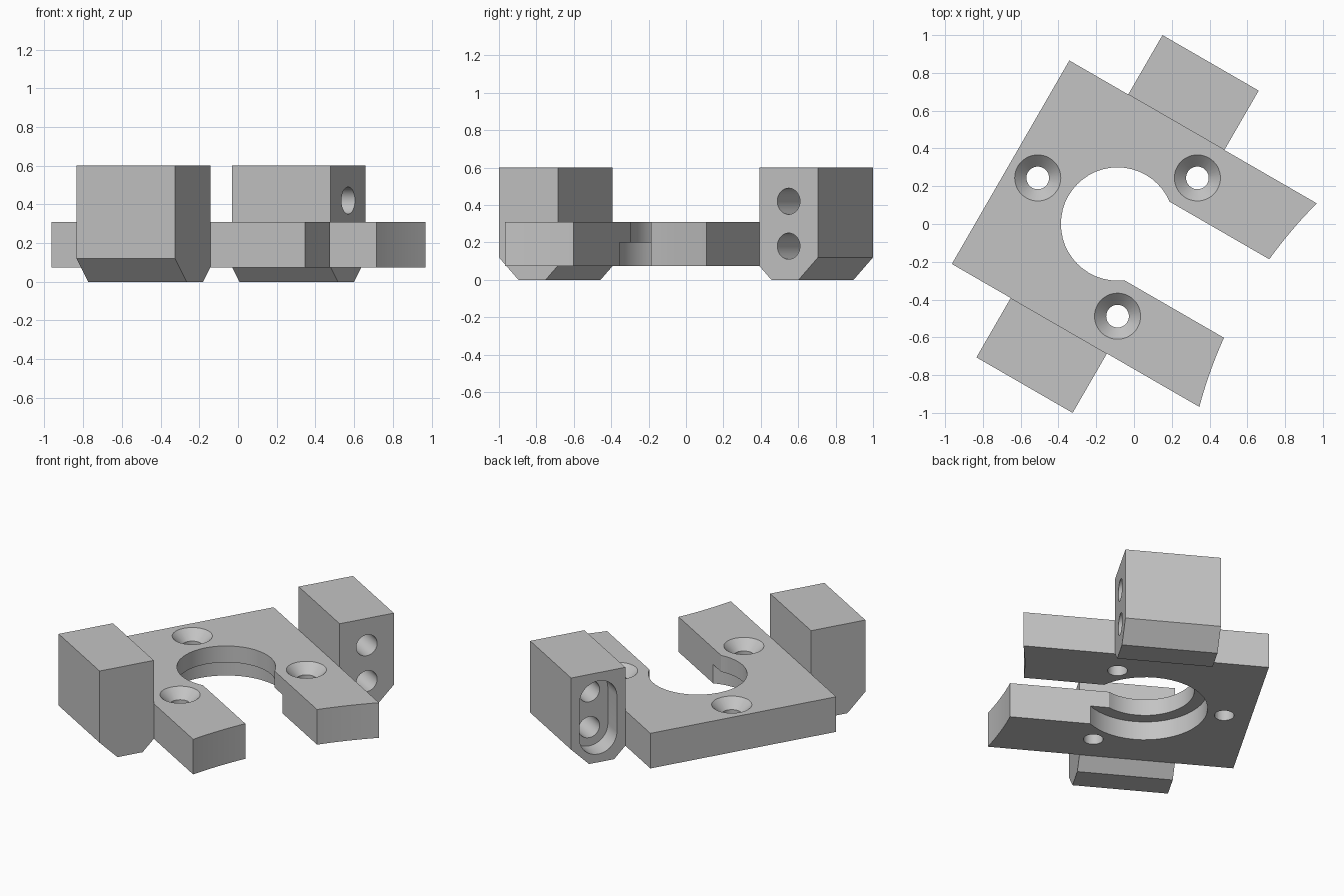
import bpy, bmesh, math
from mathutils import Matrix, Vector

cube = bpy.data.objects.get("Cube")
if cube:
    bpy.data.objects.remove(cube, do_unlink=True)

# Single grey finish
grey = bpy.data.materials.new("plain_grey")
grey.use_nodes = True
GREY = (0.55, 0.55, 0.55, 1)
grey.diffuse_color = GREY
grey.node_tree.nodes["Principled BSDF"].inputs["Base Color"].default_value = GREY

# The bracket is laid out square around its bore, then turned into place
PLACE = Matrix.Translation((-0.087, 0, 0)) @ Matrix.Rotation(math.radians(-30), 4, 'Z')
ALONG_X = Matrix(((0, 0, 1, 0), (1, 0, 0, 0), (0, 1, 0, 0), (0, 0, 0, 1)))
BOTTOM, TOP, STEP = 0.075, 0.31, 0.2
HALF = 0.622


def make_object(name, bm):
    bmesh.ops.recalc_face_normals(bm, faces=bm.faces)
    mesh = bpy.data.meshes.new(name)
    bm.to_mesh(mesh)
    bm.free()
    mesh.materials.append(grey)
    obj = bpy.data.objects.new(name, mesh)
    bpy.context.collection.objects.link(obj)
    return obj


def prism(name, outline, start, end, matrix=Matrix()):
    """Extrude a flat outline from start to end, along z before the matrix."""
    bm = bmesh.new()
    face = bm.faces.new([bm.verts.new((x, y, start)) for x, y in outline])
    new = bmesh.ops.extrude_face_region(bm, geom=[face])["geom"]
    bmesh.ops.translate(bm, vec=(0, 0, end - start),
                        verts=[v for v in new if isinstance(v, bmesh.types.BMVert)])
    bm.transform(matrix)
    return make_object(name, bm)


def cone(name, x, y, r1, r2, start, end):
    bm = bmesh.new()
    bmesh.ops.create_cone(bm, cap_ends=True, segments=48, radius1=r1, radius2=r2,
                          depth=end - start,
                          matrix=Matrix.Translation((x, y, (start + end) / 2)))
    return make_object(name, bm)


def slot_outline(cx, low, high, r, steps=24):
    """Rounded slot outline; a circle when low equals high."""
    pts = []
    for cy, base in ((high, 0), (low, math.pi)):
        for i in range(steps + (low != high)):
            a = base + math.pi * i / steps
            pts.append((cx + r * math.cos(a), cy + r * math.sin(a)))
    return pts


def cut(obj, cutter):
    mod = obj.modifiers.new("cut", 'BOOLEAN')
    mod.operation = 'DIFFERENCE'
    mod.solver = 'EXACT'
    mod.object = cutter
    bpy.context.view_layer.objects.active = obj
    bpy.ops.object.modifier_apply(modifier=mod.name)
    bpy.data.objects.remove(cutter, do_unlink=True)


def finish(obj):
    obj.data.transform(PLACE)
    bpy.ops.object.select_all(action='DESELECT')
    obj.select_set(True)
    bpy.context.view_layer.objects.active = obj
    bpy.ops.object.shade_smooth_by_angle(angle=math.radians(30))


# Plate with shallow hollow arc across the leg ends
R, CENTRE = 2.4, 3.177
arc = []
for i in range(33):
    y = -HALF + 2 * HALF * i / 32
    arc.append((CENTRE - math.sqrt(R * R - y * y), y))
plate = prism("mounting_plate", [(-0.654, HALF), (-0.654, -HALF)] + arc, BOTTOM, TOP)

# Bore, wider recess underneath, and open slot
cut(plate, cone("bore_cutter", 0, 0, 0.3, 0.3, 0, 0.5))
cut(plate, cone("recess_cutter", 0, 0, 0.38, 0.38, 0, STEP))
cut(plate, prism("slot_cutter", [(0, -0.24), (1, -0.24), (1, 0.24), (0, 0.24)], 0, 0.5))

# Three countersunk screw holes
for deg in (60, 180, 300):
    x, y = 0.488 * math.cos(math.radians(deg)), 0.488 * math.sin(math.radians(deg))
    cut(plate, cone("screw_cutter", x, y, 0.06, 0.06, 0, 0.5))
    cut(plate, cone("countersink_cutter", x, y, 0.052, 0.132, TOP - 0.07, TOP + 0.01))

# Blind holes in the closed edge
for y in (-0.385, 0.385):
    cut(plate, prism("edge_hole_cutter", slot_outline(y, 0.192, 0.192, 0.04),
                     -0.8, -0.45, ALONG_X))
finish(plate)

# Side blocks with chamfered feet, twin through holes and a rounded pocket
INNER, OUTER, HEIGHT, LENGTH = HALF, 0.985, 0.6, 0.294
for name, side in (("back_block", 1), ("front_block", -1)):
    profile = [(INNER, BOTTOM), (INNER + 0.075, 0), (OUTER - 0.12, 0),
               (OUTER, 0.12), (OUTER, HEIGHT), (INNER, HEIGHT)]
    block = prism(name, [(side * y, z) for y, z in profile], -LENGTH, LENGTH, ALONG_X)
    mid = side * (INNER + OUTER) / 2
    cut(block, prism("pocket_cutter", slot_outline(mid, 0.18, 0.42, 0.125),
                     -0.5, -LENGTH + 0.13, ALONG_X))
    for z in (0.18, 0.42):
        cut(block, prism("hole_cutter", slot_outline(mid, z, z, 0.07), -0.4, 0.5, ALONG_X))
    finish(block)
